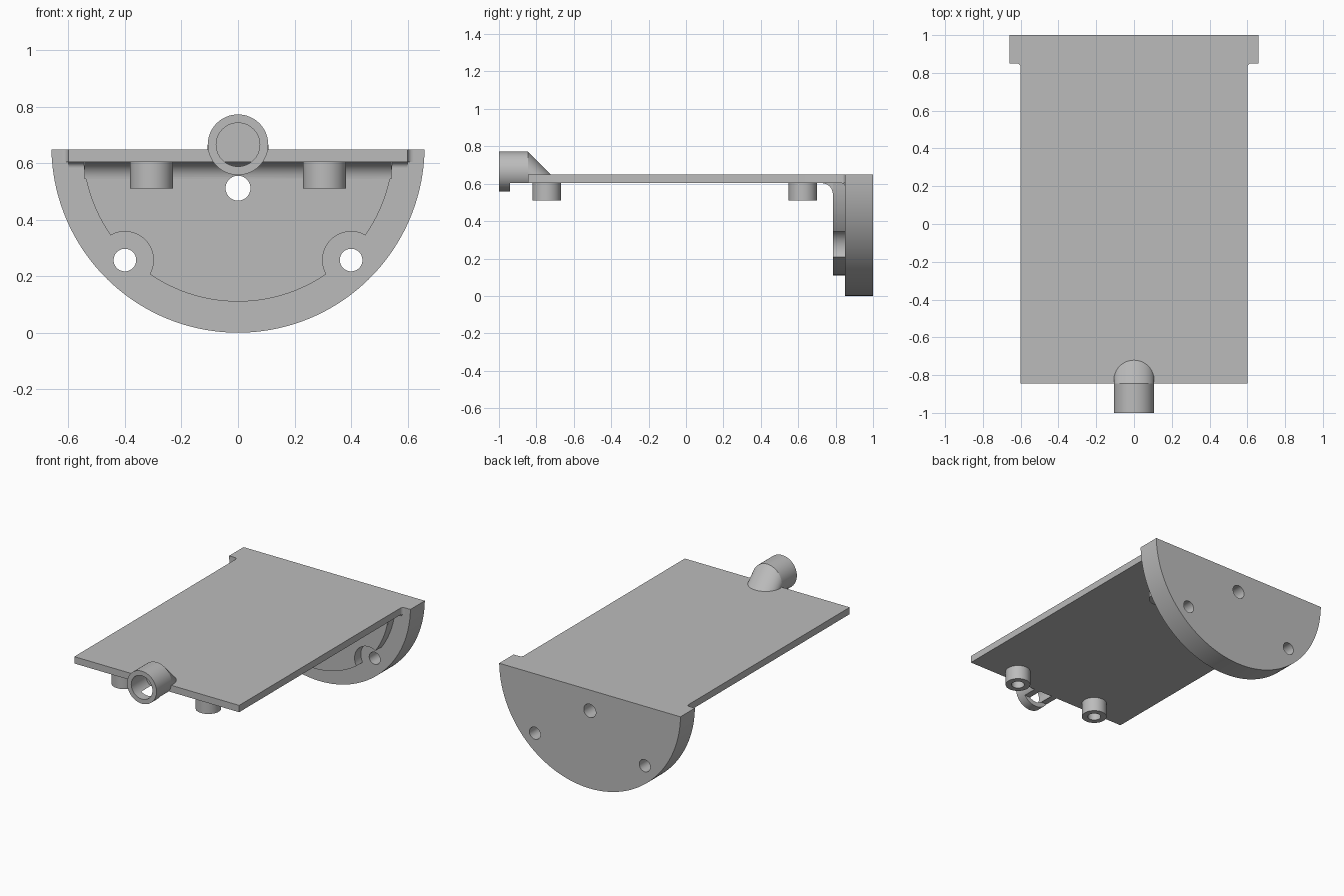
import bpy, bmesh
from math import sin, cos, pi, sqrt, asin, radians

if "Cube" in bpy.data.objects:
    bpy.data.objects.remove(bpy.data.objects["Cube"])

grey = bpy.data.materials.new("plain grey")
grey.use_nodes = True
grey.diffuse_color = (0.5, 0.5, 0.5, 1)
grey.node_tree.nodes["Principled BSDF"].inputs["Base Color"].default_value = (0.5, 0.5, 0.5, 1)

TOP, UNDER = 0.648, 0.603      # plate faces
FRONT = -0.845                 # plate front edge
DISC_Z, DISC_Y = 0.66, 0.85    # end disc centre height and front face
TUBE_Z, TUBE_R, BORE_R = 0.665, 0.107, 0.077


def arc(u, v, r, a0, a1, n=16):
    return [(u + r * cos(a0 + (a1 - a0) * i / n), v + r * sin(a0 + (a1 - a0) * i / n))
            for i in range(n + 1)]


def circle(u, v, r, n=48):
    return arc(u, v, r, 0, 2 * pi, n)[:-1]


def prism(name, pts, axis, a, b, drop=0, clip=None):
    """Extrude a 2D outline along an axis, optionally sheared down and clipped at a height."""
    place = {"x": lambda p, t: (t, p[0], p[1]),
             "y": lambda p, t: (p[0], t, p[1]),
             "z": lambda p, t: (p[0], p[1], t)}[axis]
    bm = bmesh.new()
    near = [bm.verts.new(place(p, a)) for p in pts]
    far = [bm.verts.new(place(p, b)) for p in pts]
    for v in far:
        v.co.z -= drop
    bm.faces.new(near)
    bm.faces.new(far[::-1])
    for i in range(len(pts)):
        j = (i + 1) % len(pts)
        bm.faces.new((near[i], far[i], far[j], near[j]))
    if clip is not None:
        bmesh.ops.bisect_plane(bm, geom=bm.verts[:] + bm.edges[:] + bm.faces[:],
                               plane_co=(0, 0, clip), plane_no=(0, 0, 1), clear_inner=True)
        bmesh.ops.holes_fill(bm, edges=[e for e in bm.edges if e.is_boundary], sides=0)
    bmesh.ops.recalc_face_normals(bm, faces=bm.faces)
    me = bpy.data.meshes.new(name)
    bm.to_mesh(me)
    bm.free()
    me.materials.append(grey)
    ob = bpy.data.objects.new(name, me)
    bpy.context.collection.objects.link(ob)
    return ob


def activate(ob):
    bpy.ops.object.select_all(action="DESELECT")
    ob.select_set(True)
    bpy.context.view_layer.objects.active = ob


def cut(ob, *cutters):
    activate(ob)
    for c in cutters:
        mod = ob.modifiers.new("cut", "BOOLEAN")
        mod.operation, mod.solver, mod.object = "DIFFERENCE", "EXACT", c
        bpy.ops.object.modifier_apply(modifier=mod.name)


def finish(*parts):
    for ob in parts:
        activate(ob)
        bpy.ops.object.shade_smooth_by_angle(angle=radians(30))


# flat plate with small rounded inside corners at the end disc
r = 0.02
half = [(0.6, FRONT)] + arc(0.6 + r, DISC_Y - r, r, pi, pi / 2, 6)
plate = prism("plate", half + [(-x, y) for x, y in reversed(half)], "z", UNDER, TOP)

# half disc at the back and the raised pad on its front
def half_disc(name, radius, level, y0, y1):
    s = asin((DISC_Z - level) / radius)
    return prism(name, arc(0, DISC_Z, radius, pi + s, 2 * pi - s, 72), "y", y0, y1)

end_disc = half_disc("end_disc", 0.66, TOP, DISC_Y, 1)
raised_pad = half_disc("raised_pad", 0.55, UNDER, 0.785, DISC_Y)

# fillets under the plate
def fillet(name, y, size, x0, x1):
    pts = [(y, UNDER)] + arc(y - size, UNDER - size, size, pi / 2, 0, 12)
    return prism(name, pts, "x", x0, x1)

pad_fillet = fillet("pad_fillet", 0.785, 0.06, -0.543, 0.543)
finish(fillet("left_corner_fillet", DISC_Y, r, 0.54, 0.6),
       fillet("right_corner_fillet", DISC_Y, r, -0.6, -0.54))

# screw holes and the clearance round the two lower ones
centre_hole = prism("cutter", circle(0, 0.511, 0.044), "y", 0.6, 1.1)
cutters = [centre_hole]
cut(raised_pad, centre_hole)
cut(pad_fillet, centre_hole)
cut(end_disc, centre_hole)
for side in (-1, 1):
    hole = prism("cutter", circle(side * 0.4, 0.257, 0.04), "y", 0.6, 1.1)
    notch = prism("cutter", circle(side * 0.4, 0.257, 0.101), "y", 0.6, 0.9)
    cut(end_disc, hole)
    cut(raised_pad, notch)
    cutters += [hole, notch]

# four hollow posts below the plate
for side, side_name in ((1, "left"), (-1, "right")):
    for y, end_name in ((-0.745, "front"), (0.625, "rear")):
        x = side * 0.306
        post = prism(f"{end_name}_{side_name}_post", circle(x, y, 0.076), "z", 0.51, UNDER)
        hole = prism("cutter", circle(x, y, 0.04, 32), "z", 0.45, 0.7)
        cut(post, hole)
        cutters.append(hole)
        finish(post)

# tube at the front, open below behind its rim, and its slanted end
tube = prism("tube", circle(0, TUBE_Z, TUBE_R, 64), "y", -1, FRONT)
bore = prism("cutter", circle(0, TUBE_Z, BORE_R, 64), "y", -1.1, -0.7)
gap = prism("cutter", [(-0.2, 0.4), (0.2, 0.4), (0.2, UNDER), (-0.2, UNDER)], "y", -0.94, -0.7)
cut(tube, bore, gap)
cutters += [bore, gap]
tube_end = prism("tube_end", circle(0, TUBE_Z, TUBE_R, 64), "y", FRONT, FRONT + 0.3,
                 drop=0.3, clip=TOP)

finish(plate, end_disc, raised_pad, pad_fillet, tube, tube_end)
for c in cutters:
    bpy.data.objects.remove(c)
